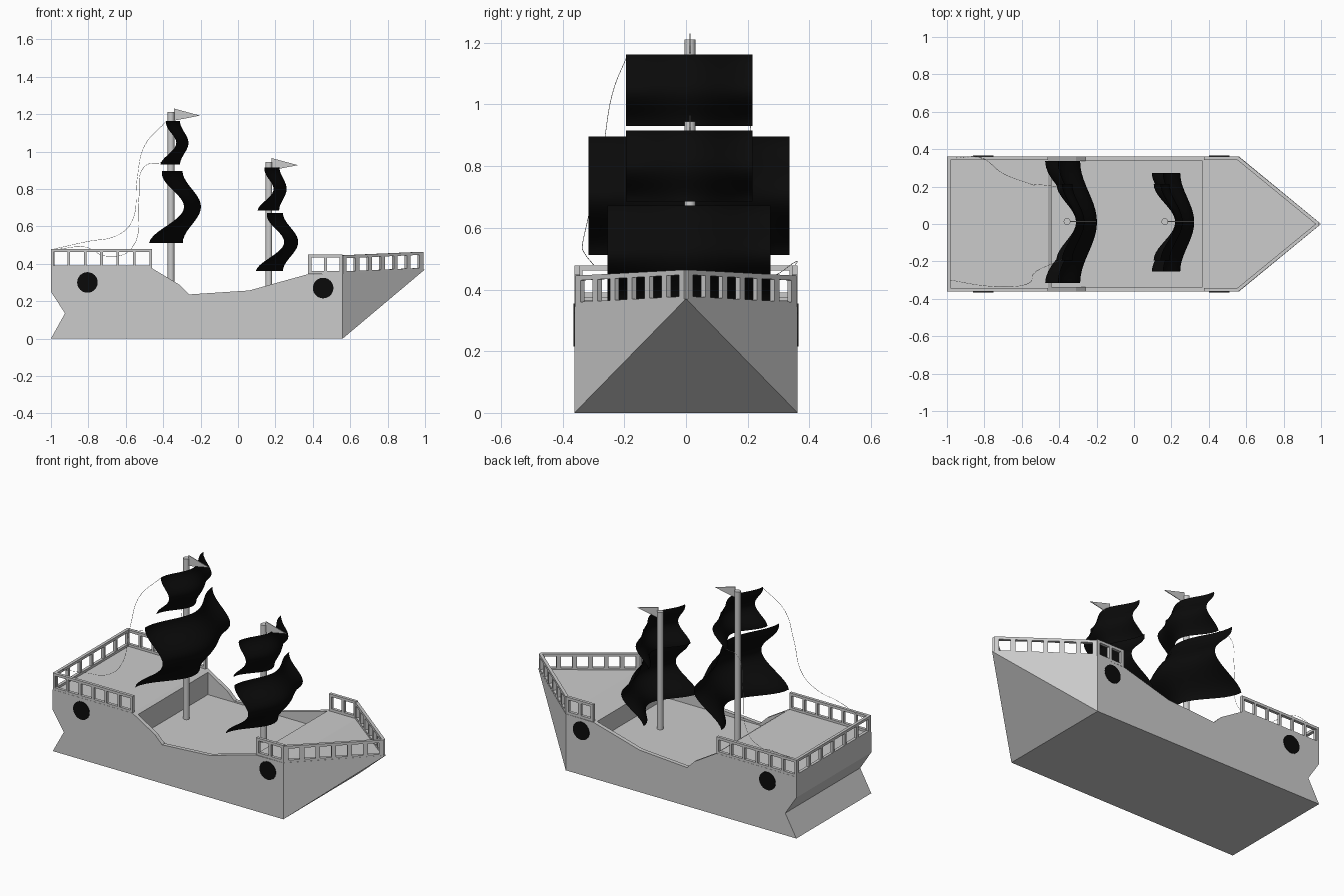
import bpy, bmesh, math
from mathutils import Vector

if "Cube" in bpy.data.objects:
    bpy.data.objects.remove(bpy.data.objects["Cube"])


def material(name, rgb):
    m = bpy.data.materials.new(name)
    m.diffuse_color = (*rgb, 1)
    m.use_nodes = True
    m.node_tree.nodes["Principled BSDF"].inputs["Base Color"].default_value = m.diffuse_color
    return m


GREY = material("pale_grey", (0.6, 0.6, 0.6))
BLACK = material("black", (0.003, 0.003, 0.003))


def finish(name, bm, mat, smooth=False):
    bmesh.ops.recalc_face_normals(bm, faces=bm.faces)
    me = bpy.data.meshes.new(name)
    bm.to_mesh(me)
    bm.free()
    me.materials.append(mat)
    for p in me.polygons:
        p.use_smooth = smooth
    ob = bpy.data.objects.new(name, me)
    bpy.context.collection.objects.link(ob)
    return ob


def add_box(bm, lo, hi):
    c = bmesh.ops.create_cube(bm, size=1)["verts"]
    for v in c:
        v.co = Vector([lo[i] if v.co[i] < 0 else hi[i] for i in range(3)])


# Hull: side profile extruded across, closed by a pointed bow
W = 0.362
profile = [(0.56, 0), (-1, 0), (-0.925, 0.135), (-1, 0.25), (-1, 0.376), (-0.46, 0.376),
           (-0.31, 0.286), (-0.26, 0.236), (0.06, 0.257), (0.37, 0.343), (0.56, 0.345)]
bm = bmesh.new()
a = [bm.verts.new((x, -W, z)) for x, z in profile]
b = [bm.verts.new((x, W, z)) for x, z in profile]
tip = bm.verts.new((1, 0, 0.37))
bm.faces.new(a)
bm.faces.new(b[::-1])
for i in range(len(a) - 1):
    bm.faces.new((a[i], a[i + 1], b[i + 1], b[i]))
for p, q in ((a[0], a[-1]), (a[-1], b[-1]), (b[-1], b[0]), (b[0], a[0])):
    bm.faces.new((p, q, tip))
hull = finish("hull", bm, GREY)

# Sunken main deck between the raised end decks
bm = bmesh.new()
add_box(bm, (-0.44, -0.337, 0.228), (0.365, 0.337, 0.8))
cutter = finish("deck_cutter", bm, GREY)
cutter.hide_render = True
mod = hull.modifiers.new("deck_well", "BOOLEAN")
mod.operation, mod.solver, mod.object = "DIFFERENCE", "EXACT", cutter
bpy.context.view_layer.objects.active = hull
bpy.ops.object.modifier_apply(modifier=mod.name)
bpy.data.objects.remove(cutter)


# Railings: two bars joined by evenly spaced posts
def beam(bm, p, q, side, height):
    """Bar from p to q with its bottom edge on the line."""
    verts = []
    for c in (p, q):
        for s, h in ((-1, 0), (1, 0), (1, 1), (-1, 1)):
            verts.append(bm.verts.new(c + side * s + Vector((0, 0, h * height))))
    for f in ((0, 1, 2, 3), (7, 6, 5, 4), (0, 4, 5, 1), (1, 5, 6, 2), (2, 6, 7, 3), (3, 7, 4, 0)):
        bm.faces.new([verts[i] for i in f])


def railing(name, p, q, bays, height, post):
    p, q = Vector(p), Vector(q)
    d = (q - p).normalized()
    side = Vector((-d.y, d.x, 0)).normalized() * 0.009
    bm = bmesh.new()
    for z in (0, height - 0.016):
        o = Vector((0, 0, z))
        beam(bm, p + o, q + o, side, 0.016)
    length = (q - p).length
    up = Vector((0, 0, 0.01))
    for i in range(bays + 1):
        m = p + d * (post / 2 + (length - post) * i / bays)
        beam(bm, m - d * post / 2 + up, m + d * post / 2 + up, side, height - 0.02)
    finish(name, bm, GREY)


for s, tag in ((-1, "right"), (1, "left")):
    railing("stern_railing_" + tag, (-1, s * 0.352, 0.374), (-0.46, s * 0.352, 0.374), 6, 0.104, 0.014)
    railing("fore_railing_" + tag, (0.375, s * 0.352, 0.345), (0.56, s * 0.352, 0.345), 2, 0.105, 0.018)
    railing("bow_railing_" + tag, (0.555, s * 0.352, 0.343), (0.985, 0, 0.362), 6, 0.102, 0.026)
railing("stern_railing_back", (-0.991, -0.352, 0.374), (-0.991, 0.352, 0.374), 6, 0.104, 0.016)

# Portholes: thin black discs on both sides
for x, z in ((-0.805, 0.3), (0.455, 0.27)):
    for s in (-1, 1):
        bpy.ops.mesh.primitive_cylinder_add(vertices=32, radius=0.055, depth=0.006,
                                            location=(x, s * W, z), rotation=(math.pi / 2, 0, 0))
        o = bpy.context.object
        o.name = "porthole"
        o.data.materials.append(BLACK)

# Masts with pennants
MY = 0.013
for tag, x, top in (("main", -0.358, 1.21), ("fore", 0.165, 0.945)):
    bpy.ops.mesh.primitive_cylinder_add(vertices=20, radius=0.018, depth=top - 0.22,
                                        location=(x, MY, (top + 0.22) / 2))
    o = bpy.context.object
    o.name = tag + "_mast"
    o.data.materials.append(GREY)
    bpy.ops.object.shade_smooth_by_angle()
    bm = bmesh.new()
    tri = [(x + 0.015, top + 0.02), (x + 0.155, top - 0.018), (x + 0.015, top - 0.045)]
    f = bm.faces.new([bm.verts.new((px, MY - 0.002, pz)) for px, pz in tri])
    r = bmesh.ops.extrude_face_region(bm, geom=[f])
    bmesh.ops.translate(bm, vec=(0, 0.004, 0), verts=[v for v in r["geom"] if isinstance(v, bmesh.types.BMVert)])
    finish(tag + "_pennant", bm, GREY)


# Sails: sheets billowing forward both up and across
def sail(name, z0, z1, half, centre, sweep, n=20):
    """centre and sweep hold values for bottom, middle and top."""
    def blend(v, k):
        bell = 0.5 - 0.5 * math.cos(2 * math.pi * v)
        return (k[0] + (k[2] - k[0]) * v) * (1 - bell) + k[1] * bell
    bm = bmesh.new()
    grid = []
    for j in range(n + 1):
        v = j / n
        row = []
        for i in range(n + 1):
            u = 2 * i / n - 1
            back = 0.5 - 0.5 * math.cos(math.pi * u)
            row.append(bm.verts.new((blend(v, centre) - blend(v, sweep) * back,
                                     MY - 0.003 + u * half, z0 + (z1 - z0) * v)))
        grid.append(row)
    for j in range(n):
        for i in range(n):
            bm.faces.new((grid[j][i], grid[j][i + 1], grid[j + 1][i + 1], grid[j + 1][i]))
    finish(name, bm, BLACK, True)


sail("main_lower_sail", 0.512, 0.897, 0.326, (-0.295, -0.198, -0.297), (0.18, 0.09, 0.11))
sail("main_upper_sail", 0.93, 1.162, 0.205, (-0.31, -0.265, -0.31), (0.105, 0.065, 0.075))
sail("fore_lower_sail", 0.36, 0.672, 0.264, (0.24, 0.322, 0.24), (0.145, 0.075, 0.085))
sail("fore_upper_sail", 0.685, 0.915, 0.205, (0.22, 0.26, 0.222), (0.115, 0.07, 0.08))

# Thin slack ropes from the main sails to the stern
ropes = {
    "upper_rope": [(-0.385, -0.19, 1.16), (-0.5, -0.24, 1.03), (-0.54, -0.27, 0.85), (-0.57, -0.32, 0.62),
                   (-0.65, -0.335, 0.55), (-0.8, -0.33, 0.52), (-0.98, -0.3, 0.48)],
    "lower_rope": [(-0.41, 0.2, 0.94), (-0.5, 0.21, 0.92), (-0.53, 0.21, 0.75), (-0.57, 0.22, 0.48),
                   (-0.7, 0.27, 0.44), (-0.82, 0.355, 0.49), (-0.95, 0.355, 0.48)],
}
for name, pts in ropes.items():
    cu = bpy.data.curves.new(name, "CURVE")
    cu.dimensions = "3D"
    cu.bevel_depth, cu.bevel_resolution, cu.resolution_u = 0.001, 0, 6
    sp = cu.splines.new("BEZIER")
    sp.bezier_points.add(len(pts) - 1)
    for bp, p in zip(sp.bezier_points, pts):
        bp.co = p
        bp.handle_left_type = bp.handle_right_type = "AUTO"
    cu.materials.append(GREY)
    bpy.context.collection.objects.link(bpy.data.objects.new(name, cu))
